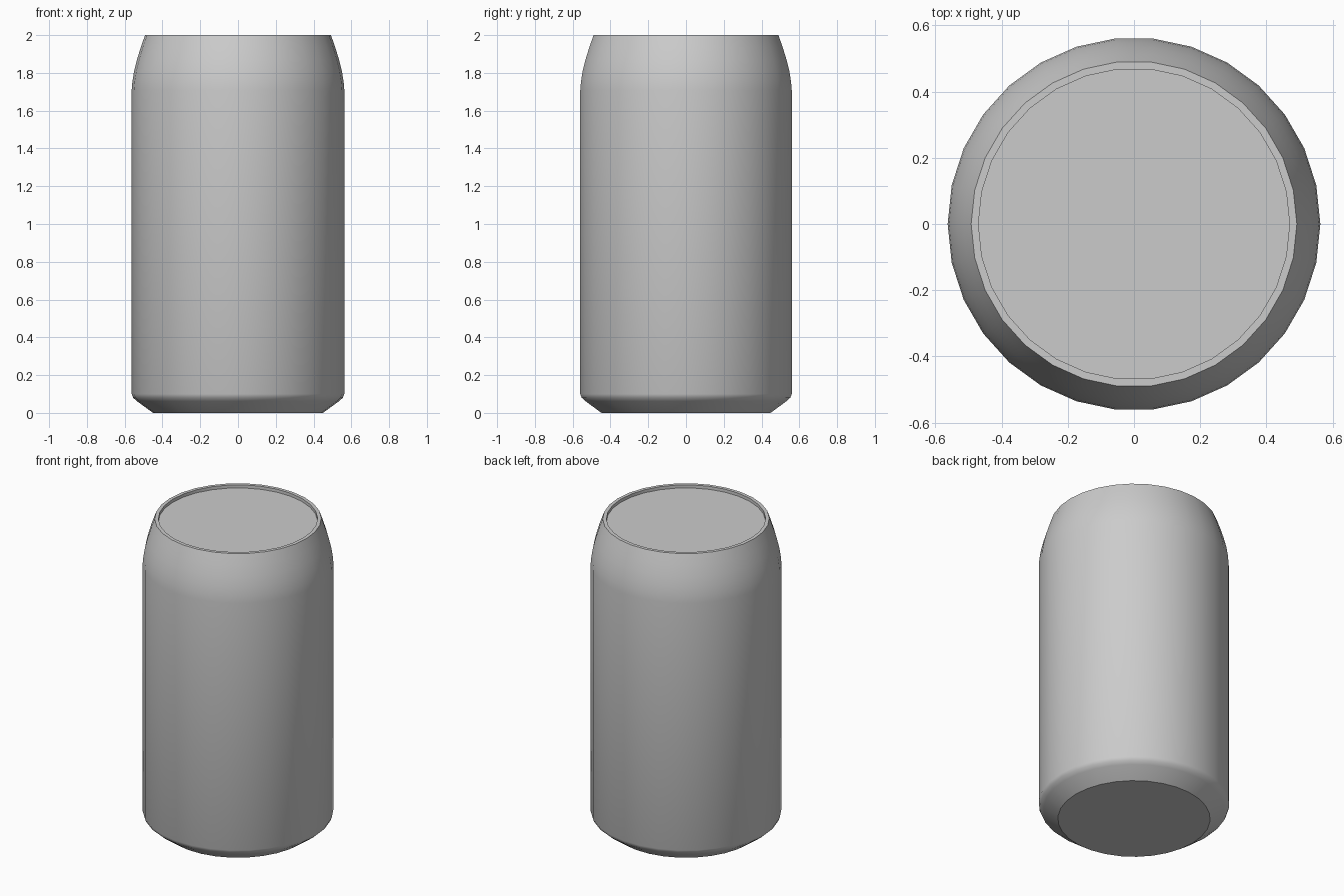
import bpy, bmesh, math

if "Cube" in bpy.data.objects:
    bpy.data.objects.remove(bpy.data.objects["Cube"])

SIDES = 30

metal = bpy.data.materials.new("light grey metal")
metal.diffuse_color = (0.6, 0.6, 0.6, 1)
metal.use_nodes = True
metal.node_tree.nodes["Principled BSDF"].inputs["Base Color"].default_value = metal.diffuse_color


def lathe(name, profile, cap_first=False, cap_last=False):
    """Revolve an outward-facing (radius, height) profile about z."""
    bm = bmesh.new()
    rings = []
    for r, z in profile:
        rings.append([bm.verts.new((r * math.cos(2 * math.pi * i / SIDES),
                                    r * math.sin(2 * math.pi * i / SIDES), z))
                      for i in range(SIDES)])
    for low, high in zip(rings, rings[1:]):
        for i in range(SIDES):
            j = (i + 1) % SIDES
            bm.faces.new((low[i], low[j], high[j], high[i]))
    if cap_first:
        bm.faces.new(rings[0][::-1])
    if cap_last:
        bm.faces.new(rings[-1])
    mesh = bpy.data.meshes.new(name)
    bm.to_mesh(mesh)
    bm.free()
    mesh.materials.append(metal)
    obj = bpy.data.objects.new(name, mesh)
    bpy.context.collection.objects.link(obj)
    bpy.ops.object.select_all(action='DESELECT')
    obj.select_set(True)
    bpy.context.view_layer.objects.active = obj
    bpy.ops.object.shade_smooth_by_angle(angle=math.radians(35))
    return obj


# Can: flat base, rounded foot, straight wall, tapered shoulder, rim, recessed lid
lathe("can_body", [
    (0.45, 0.0), (0.535, 0.062), (0.555, 0.08), (0.563, 0.10),
    (0.563, 1.71), (0.559, 1.755), (0.55, 1.81), (0.535, 1.87), (0.515, 1.935),
    (0.492, 2.0), (0.47, 2.0), (0.47, 1.98),
], cap_first=True, cap_last=True)
